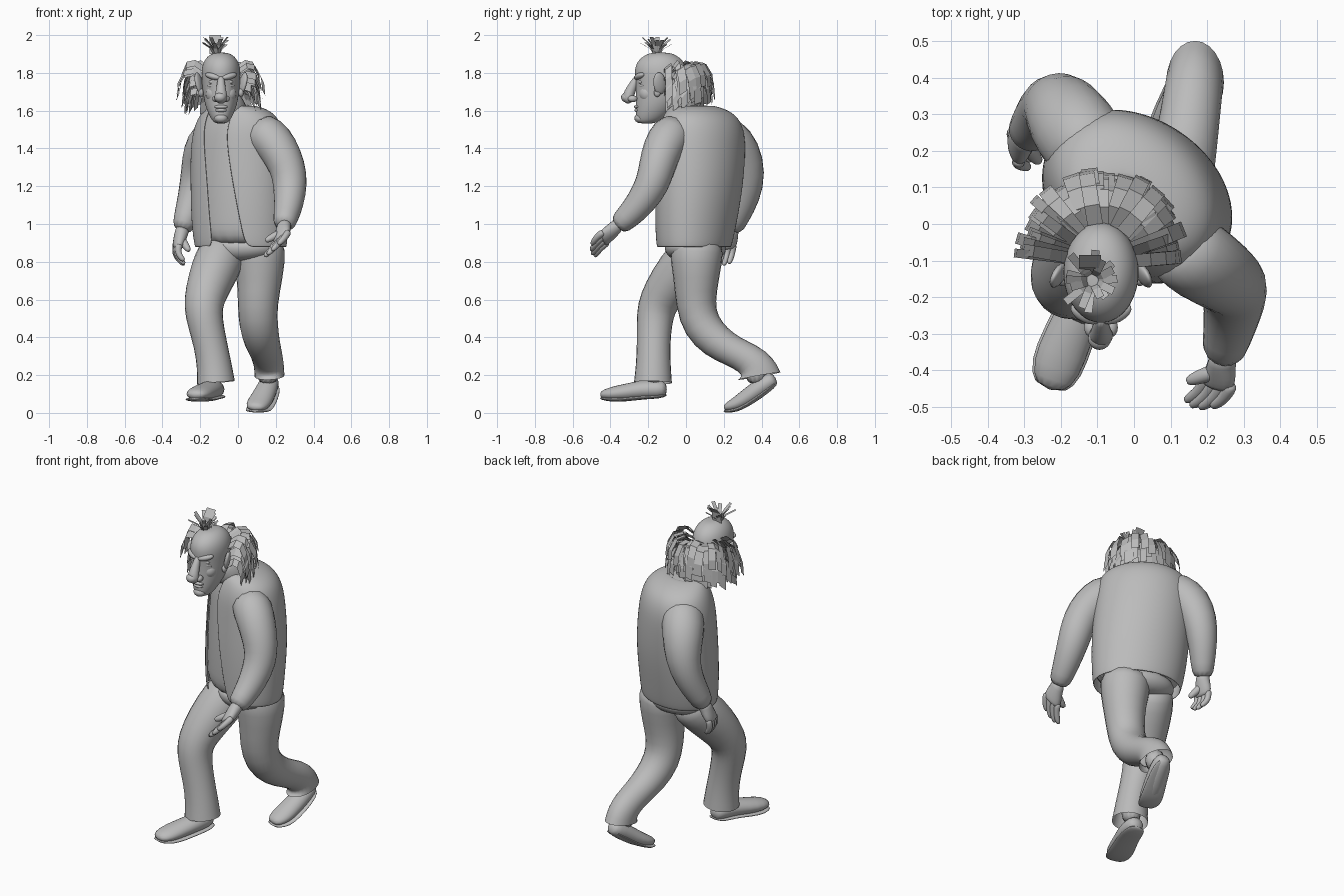
import bpy, bmesh, math, random
from mathutils import Vector, Matrix

random.seed(4)
cube = bpy.data.objects.get("Cube")
if cube:
    bpy.data.objects.remove(cube, do_unlink=True)

grey = bpy.data.materials.new("plain grey")
grey.use_nodes = True
grey.diffuse_color = (0.5, 0.5, 0.5, 1)
grey.node_tree.nodes["Principled BSDF"].inputs["Base Color"].default_value = (0.5, 0.5, 0.5, 1)


def finish(name, bm, smooth=True, subdiv=0, thickness=0):
    bmesh.ops.recalc_face_normals(bm, faces=bm.faces)
    mesh = bpy.data.meshes.new(name)
    bm.to_mesh(mesh)
    bm.free()
    mesh.materials.append(grey)
    for p in mesh.polygons:
        p.use_smooth = smooth
    ob = bpy.data.objects.new(name, mesh)
    bpy.context.collection.objects.link(ob)
    if thickness:
        mod = ob.modifiers.new("Thickness", 'SOLIDIFY')
        mod.thickness = thickness
    if subdiv:
        mod = ob.modifiers.new("Subdivision", 'SUBSURF')
        mod.levels = mod.render_levels = subdiv
    return ob


def loft(name, rings, closed=True, caps=(True, True), subdiv=2, thickness=0):
    bm = bmesh.new()
    rows = [[bm.verts.new(p) for p in ring] for ring in rings]
    n = len(rows[0])
    for a, b in zip(rows, rows[1:]):
        for i in range(n if closed else n - 1):
            j = (i + 1) % n
            bm.faces.new((a[i], a[j], b[j], b[i]))
    for row, cap in zip((rows[0], rows[-1]), caps):
        if cap and closed:
            bm.faces.new(row)
    return finish(name, bm, True, subdiv, thickness)


def tube(name, pts, caps=(True, True), sides=12, subdiv=1):
    """Limb through (x, y, z, radius[, depth ratio]) points."""
    pos = [Vector(p[:3]) for p in pts]
    rings = []
    for i, p in enumerate(pts):
        t = (pos[min(i + 1, len(pos) - 1)] - pos[max(i - 1, 0)]).normalized()
        u = (Vector((1, 0, 0)) - t * t.x).normalized()
        v = t.cross(u) * (p[4] if len(p) > 4 else 1)
        angles = [math.tau * k / sides for k in range(sides)]
        rings.append([pos[i] + (u * math.cos(a) + v * math.sin(a)) * p[3] * 1.03 for a in angles])
    return loft(name, rings, caps=caps, subdiv=subdiv)


def ball(name, loc, size, turn=(0, 0, 0)):
    bm = bmesh.new()
    bmesh.ops.create_uvsphere(bm, u_segments=16, v_segments=10, radius=1)
    ob = finish(name, bm)
    ob.location, ob.scale = loc, size
    ob.rotation_euler = [math.radians(a) for a in turn]
    return ob


# Torso: twisting stack of ovals (centre x, y, z, half width, half depth, twist)
body = [(.015, .042, .872, .24, .18, 20), (.01, .052, 1.0, .257, .194, 24),
        (.01, .07, 1.2, .265, .208, 30), (0, .083, 1.4, .262, .2, 36),
        (0, .082, 1.5, .25, .188, 40), (0, .075, 1.57, .22, .162, 40),
        (-.01, .055, 1.612, .16, .125, 38), (-.03, .03, 1.63, .095, .085, 30)]


def oval(x, y, z, a, b, twist, start=0, grow=0, n=20):
    rot = Matrix.Rotation(math.radians(-twist), 3, 'Z')
    span = math.tau - 2 * start
    count = n if start == 0 else n + 1
    angles = [start + span * i / n for i in range(count)]
    return [Vector((x, y, z)) + rot @ Vector(((a + grow) * math.sin(t), -(b + grow) * math.cos(t), 0))
            for t in angles]


loft("shirt", [oval(*r) for r in body])
openings = [.37, .33, .28, .27, .3, .36, .5, .7]
loft("open_jacket", [oval(*r, start=s, grow=.013) for r, s in zip(body, openings)],
     closed=False, thickness=.01)
tube("neck", [(-.02, .03, 1.55, .1), (-.05, -.02, 1.62, .085), (-.08, -.08, 1.7, .08)])
seat = [(.93, .2, .15), (.87, .22, .165), (.83, .19, .145), (.8, .11, .1)]
loft("trouser_seat", [oval(.018, .05, z, a, b, 18) for z, a, b in seat])

# Arms
tube("left_sleeve", [(.09, -.04, 1.5, .1), (.16, -.085, 1.465, .115), (.215, -.125, 1.4, .108),
                     (.264, -.155, 1.3, .097), (.278, -.177, 1.21, .092), (.27, -.24, 1.11, .08),
                     (.253, -.315, 1.03, .066), (.24, -.37, .985, .056)])
tube("right_sleeve", [(-.08, .15, 1.49, .1), (-.135, .22, 1.455, .122), (-.18, .285, 1.38, .118),
                      (-.205, .327, 1.26, .099), (-.237, .312, 1.14, .083), (-.275, .265, 1.03, .067),
                      (-.298, .24, .96, .055)])


def hand(side, wrist, knuckles, spread, reach, curl, thumb):
    w, k, s, r, c = (Vector(v) for v in (wrist, knuckles, spread, reach, curl))
    ref = s.normalized()
    # Palm: flattened loft from wrist to knuckles
    across = ref.cross((k - w).normalized()).normalized()
    rings = []
    for f, wide, deep in ((-.5, .046, .042), (0, .045, .04), (.45, .058, .036), (.9, .06, .03), (1.1, .054, .024)):
        mid = w.lerp(k, f)
        rings.append([mid + ref * wide * math.cos(math.tau * i / 8) + across * deep * math.sin(math.tau * i / 8)
                      for i in range(8)])
    loft(side + "_palm", rings, subdiv=1)
    for i, length in enumerate((.9, 1, .95, .75)):
        base = k + s * (i - 1.5) * .8
        path = [base - r * .3, base, base + r * .5 * length, base + (r * .85 + c * .4) * length,
                base + (r + c) * length]
        tube(f"{side}_finger_{i + 1}", [(*p, q) for p, q in zip(path, (.018, .02, .018, .017, .012))], sides=8)
    base = w.lerp(k, .3)
    t = Vector(thumb)
    tube(side + "_thumb", [(*(base + t * f), q) for f, q in ((0, .024), (.5, .023), (.85, .019), (1.1, .012))],
         sides=8)


hand("left", (.24, -.38, .975), (.228, -.44, .92), (.026, -.01, .022), (-.03, -.052, -.045),
     (-.035, -.01, -.03), (-.085, -.03, -.045))
hand("right", (-.3, .235, .95), (-.322, .21, .875), (.006, -.032, 0), (-.008, -.012, -.065),
     (.05, -.012, -.03), (.045, -.055, -.065))

# Trouser legs, open at the hem
tube("right_trouser", [(-.06, .09, .9, .1), (-.08, .055, .85, .132), (-.125, -.03, .755, .13),
                       (-.17, -.12, .635, .113), (-.185, -.158, .555, .104), (-.172, -.168, .47, .095),
                       (-.145, -.172, .36, .089), (-.125, -.173, .25, .093), (-.117, -.175, .16, .102)],
     caps=(True, False))
tube("left_trouser", [(.1, .06, .92, .12), (.11, .055, .86, .15), (.117, .055, .72, .122),
                      (.103, .05, .57, .106), (.108, .08, .46, .104), (.128, .16, .375, .095),
                      (.147, .25, .325, .085, .95), (.158, .335, .285, .082, 1.05),
                      (.165, .38, .24, .08, 1.25), (.167, .388, .195, .08, 1.45)],
     caps=(True, False))

# Shoes: upper plus flat sole along heel-to-toe paths
shoes = {"right": [(-.115, -.1, .125, .035), (-.12, -.14, .125, .055), (-.14, -.22, .125, .06),
                   (-.18, -.31, .11, .066), (-.213, -.395, .1, .07), (-.232, -.455, .095, .04)],
         "left": [(.175, .475, .185, .03), (.17, .445, .17, .052), (.15, .375, .12, .058),
                  (.12, .3, .064, .064), (.1, .25, .04, .062), (.085, .2, .024, .038)]}
heights = (1, .9, .85, .7, .55, .5)
for side, path in shoes.items():
    tube(side + "_shoe", [(*p, h) for p, h in zip(path, heights)])
    tube(side + "_sole", [(x, y, z - r * h * .82, r + .006, .16)
                          for (x, y, z, r), h in zip(path, heights)])
tube("right_ankle", [(-.118, -.165, .3, .06), (-.118, -.165, .14, .06)])
tube("left_ankle", [(.155, .36, .28, .06), (.16, .38, .14, .06)])

# Head: (z, front y, back y, half width)
CX = -.09
skull = [(1.53, -.25, -.17, .03), (1.555, -.268, -.11, .055), (1.62, -.268, -.05, .084),
         (1.68, -.268, -.01, .096), (1.75, -.268, .01, .104), (1.82, -.278, .01, .107),
         (1.87, -.255, -.015, .09), (1.9, -.21, -.06, .058), (1.908, -.17, -.1, .025)]
loft("head", [oval(CX, (f + b) / 2, z, w, (b - f) / 2, 0, n=16) for z, f, b, w in skull])
tube("nose", [(CX, -.255, 1.785, .016), (CX, -.277, 1.74, .022), (CX, -.3, 1.695, .03),
              (CX, -.31, 1.665, .036), (CX, -.285, 1.645, .024)])
ball("nose_tip", (CX - .004, -.312, 1.67), (.032, .032, .027))
for side, s in (("right", -1), ("left", 1)):
    ball(side + "_nostril", (CX + s * .027, -.283, 1.663), (.019, .026, .018))
    ball(side + "_brow", (CX + s * .042, -.245, 1.782), (.046, .024, .018), (0, s * -14, s * 27))
    ball(side + "_eye", (CX + s * .042, -.236, 1.752), (.022, .016, .013))
    ball(side + "_eye_bag", (CX + s * .044, -.23, 1.733), (.03, .019, .012), (0, s * 10, s * 27))
    ball(side + "_cheek", (CX + s * .036, -.2, 1.69), (.046, .05, .05), (0, 0, s * 25))
    ball(side + "_ear", (CX + s * .116, -.14, 1.745), (.016, .036, .06), (12, s * 10, s * 25))
    ball(side + "_ear_lobe", (CX + s * .106, -.152, 1.695), (.014, .018, .022))
ball("muzzle", (CX, -.228, 1.625), (.05, .036, .036))
ball("upper_lip", (CX, -.256, 1.62), (.036, .019, .011))
ball("lower_lip", (CX, -.254, 1.602), (.032, .019, .011))
ball("chin", (CX, -.243, 1.56), (.036, .03, .026))


def strip(bm, path, side, width):
    rows = [[bm.verts.new(p + side * width * e) for e in (-.5, .5)] for p in path]
    for a, b in zip(rows, rows[1:]):
        bm.faces.new((a[0], a[1], b[1], b[0]))


# Fringe of broad flat locks from ear to ear round the back, turned on edge near the ears
bm = bmesh.new()
for top, out, drop in ((1.81, .115, .1), (1.775, .115, .115), (1.73, .1, .11), (1.69, .075, .085)):
    for i in range(20):
        a = math.radians(7 + 166 * i / 19 + random.uniform(-4, 4))
        d = Vector((math.cos(a), math.sin(a), 0))
        tilt = random.uniform(-.4, .4) + 1.1 * d.x * abs(d.x)
        side = Vector((-d.y, d.x, tilt)).normalized()
        root = Vector((CX + d.x * .095, -.11 + d.y * .11, top + random.uniform(-.015, .02)))
        o = out * random.uniform(.85, 1.15) * (1 + .12 * d.y)
        z = drop * random.uniform(.8, 1.15)
        path = [root + d * o * f + Vector((0, 0, h))
                for f, h in ((0, 0), (.4, .03), (.8, .02), (1.05, -z * .4), (1.1, -z))]
        strip(bm, path, side, random.uniform(.038, .055))
finish("fringe_locks", bm, smooth=False)

# Tuft of stiff locks on the crown
bm = bmesh.new()
for i in range(16):
    a = math.tau * i / 16 + random.uniform(-.15, .15)
    d = Vector((math.cos(a), math.sin(a), 0))
    lean = random.uniform(.04, .085)
    root = Vector((CX - .024, -.155, 1.89)) + d * .01
    rise = Vector((0, 0, random.uniform(.06, .1)))
    strip(bm, [root, root + d * lean * .35 + rise * .6, root + d * lean + rise],
          Vector((-d.y, d.x, 0)), .022)
base = Vector((CX - .03, -.13, 1.9))
strip(bm, [base, base + Vector((0, .01, .06)), base + Vector((0, .045, .1))], Vector((1, 0, 0)), .06)
finish("crown_tuft", bm, smooth=False)
